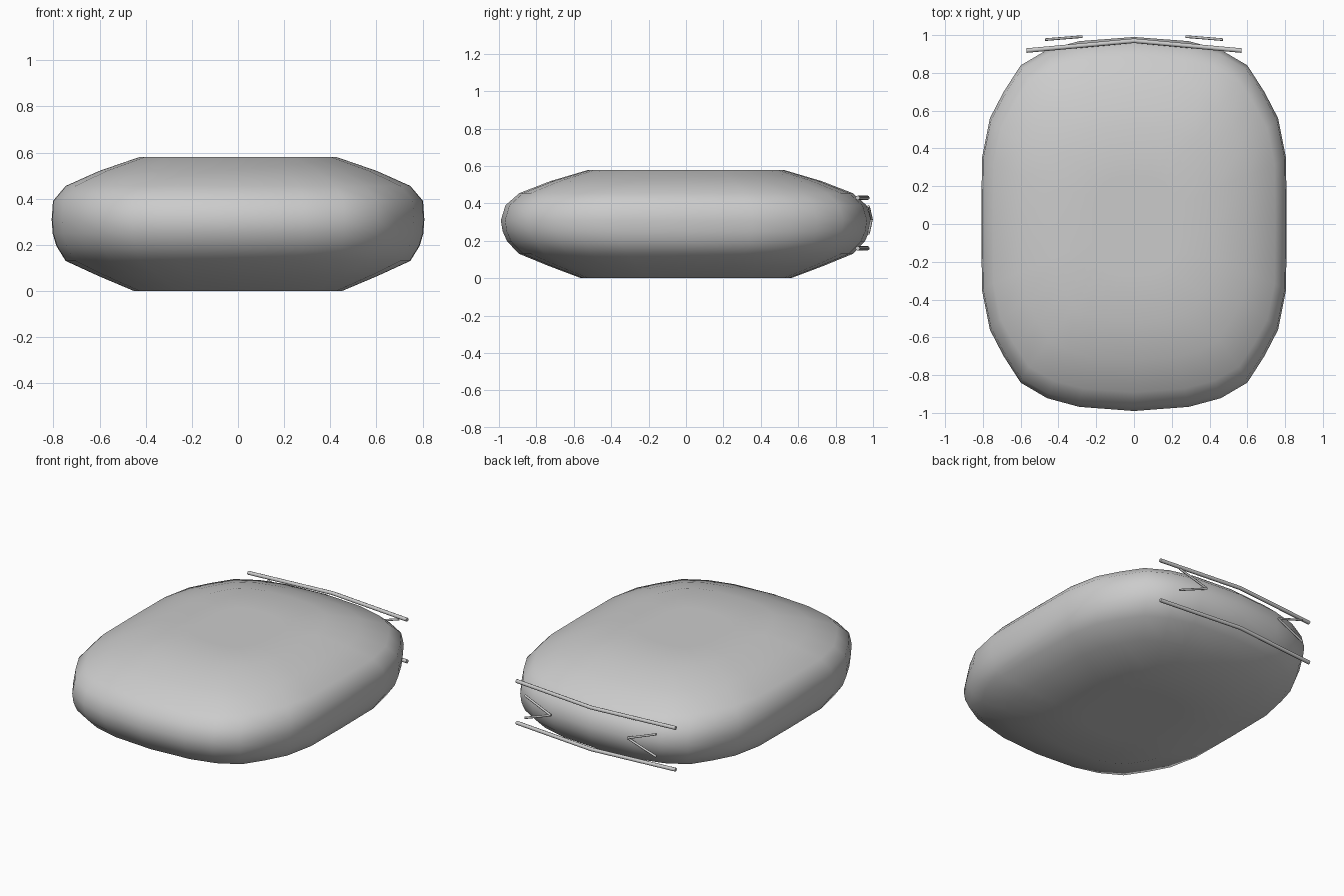
import bpy, bmesh

if "Cube" in bpy.data.objects:
    bpy.data.objects.remove(bpy.data.objects["Cube"])

def add_object(name, bm):
    bmesh.ops.recalc_face_normals(bm, faces=bm.faces)
    me = bpy.data.meshes.new(name)
    bm.to_mesh(me)
    bm.free()
    for p in me.polygons:
        p.use_smooth = True
    ob = bpy.data.objects.new(name, me)
    bpy.context.collection.objects.link(ob)
    return ob

def rod(name, points, radius):
    cu = bpy.data.curves.new(name, 'CURVE')
    cu.dimensions = '3D'
    cu.bevel_depth = radius
    cu.bevel_resolution = 2
    cu.use_fill_caps = True
    sp = cu.splines.new('POLY')
    sp.points.add(len(points) - 1)
    for p, co in zip(sp.points, points):
        p.co = (*co, 1)
    ob = bpy.data.objects.new(name, cu)
    bpy.context.collection.objects.link(ob)
    return ob

# Cushion body: one rounded outline stacked at several heights
quarter = [(0, .99), (.29, .968), (.46, .922), (.60, .84), (.69, .70),
           (.763, .56), (.805, .35), (.808, 0)]
right = quarter + [(x, -y) for x, y in reversed(quarter[:-1])]
outline = right + [(-x, y) for x, y in reversed(right[1:-1])]
levels = [(0, .56, .565), (.065, .75, .74), (.13, .925, .90), (.195, .975, .965),
          (.25, .995, .99), (.31, 1, 1), (.39, .993, .975), (.455, .925, .90),
          (.52, .745, .73), (.58, .53, .525)]
bm = bmesh.new()
rings = [[bm.verts.new((x * sx, y * sy, z)) for x, y in outline]
         for z, sx, sy in levels]
n = len(outline)
for a, b in zip(rings, rings[1:]):
    for i in range(n):
        j = (i + 1) % n
        bm.faces.new((a[i], a[j], b[j], b[i]))
# Flat top and bottom, each with an inner ring and a centre fan
for ring, z in ((rings[0], 0), (rings[-1], .58)):
    inner = [bm.verts.new((v.co.x * .5, v.co.y * .5, z)) for v in ring]
    c = bm.verts.new((0, 0, z))
    for i in range(n):
        j = (i + 1) % n
        bm.faces.new((ring[i], ring[j], inner[j], inner[i]))
        bm.faces.new((inner[i], inner[j], c))
add_object("cushion_body", bm)

# Bent piping rods across the back
for name, z in (("upper_piping", .43), ("lower_piping", .16)):
    rod(name, [(-.57, .918, z), (0, .97, z), (.57, .918, z)], .012)

# Small V-shaped stitches on the back, pointing inward
for name, s in (("right_stitch", 1), ("left_stitch", -1)):
    apex = (s * .275, .992, .315)
    for part, z in (("upper", .385), ("lower", .24)):
        rod(f"{name}_{part}", [apex, (s * .47, .976, z)], .007)
